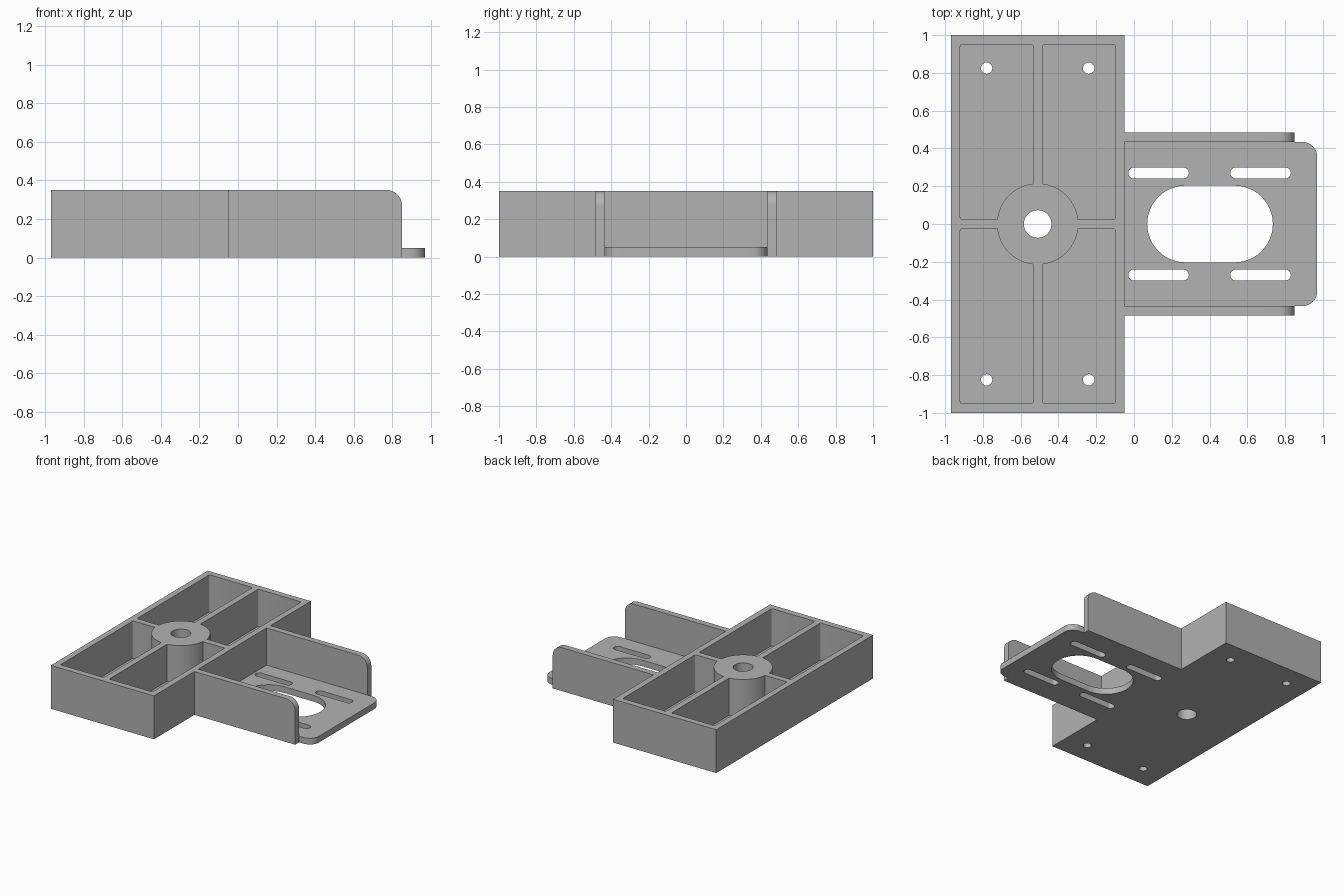
import bpy, bmesh, math
from mathutils import Vector

if "Cube" in bpy.data.objects:
    bpy.data.objects.remove(bpy.data.objects["Cube"])

H, FLOOR, HUB_X = 0.35, 0.05, -0.51

grey = bpy.data.materials.new("plain grey")
grey.use_nodes = True
colour = (0.448, 0.448, 0.448, 1)
grey.diffuse_color = colour
grey.node_tree.nodes["Principled BSDF"].inputs["Base Color"].default_value = colour


def arc(cx, cy, r, start, end, n=12):
    """Points on an arc, angles in degrees."""
    angles = [math.radians(start + (end - start) * i / n) for i in range(n + 1)]
    return [(cx + r * math.cos(a), cy + r * math.sin(a)) for a in angles]


def circle(cx, cy, r, n=48):
    return arc(cx, cy, r, 0, 360, n)[:-1]


def slot(x0, x1, cy, r):
    return arc(x0 + r, cy, r, 90, 270, 24) + arc(x1 - r, cy, r, -90, 90, 24)


def prism(name, outline, low, high, along_y=False):
    """Extrude an outline along z, or an x-z outline along y."""
    place = (lambda p: (p[0], low, p[1])) if along_y else (lambda p: (p[0], p[1], low))
    bm = bmesh.new()
    face = bm.faces.new([bm.verts.new(place(p)) for p in outline])
    step = Vector((0, high - low, 0)) if along_y else Vector((0, 0, high - low))
    new = bmesh.ops.extrude_face_region(bm, geom=[face])["geom"]
    bmesh.ops.translate(bm, vec=step, verts=[v for v in new if isinstance(v, bmesh.types.BMVert)])
    bmesh.ops.recalc_face_normals(bm, faces=bm.faces)
    mesh = bpy.data.meshes.new(name)
    bm.to_mesh(mesh)
    bm.free()
    mesh.materials.append(grey)
    obj = bpy.data.objects.new(name, mesh)
    bpy.context.collection.objects.link(obj)
    return obj


def cut(target, cutter):
    """Subtract the cutter and discard it."""
    bpy.context.view_layer.objects.active = target
    mod = target.modifiers.new("cut", 'BOOLEAN')
    mod.operation, mod.solver, mod.object = 'DIFFERENCE', 'EXACT', cutter
    bpy.ops.object.modifier_apply(modifier=mod.name)
    bpy.data.objects.remove(cutter)


# Body: wide block, side walls and a round-cornered tongue
side = [(-0.97, 1), (-0.05, 1), (-0.05, 0.485), (0.85, 0.485), (0.85, 0.435)]
side += arc(0.89, 0.355, 0.08, 90, 0)
body = prism("mounting_bracket", side + [(x, -y) for x, y in reversed(side)], 0, H)

# Open bay above the plate, and rounded ends of the side walls
cut(body, prism("bay_cutter", [(-0.05, -0.435), (1.2, -0.435), (1.2, 0.435), (-0.05, 0.435)], FLOOR, 0.6))
wall_end = arc(0.77, 0.27, 0.08, 0, 90) + [(0.77, 0.6), (1.2, 0.6), (1.2, 0.27)]
cut(body, prism("wall_end_cutter", wall_end, -0.7, 0.7, along_y=True))

# Four pockets around the hub, with screw holes
HUB_R, RIB, ROUND = 0.215, 0.025, 0.01
lean = math.degrees(math.asin(RIB / HUB_R))
pocket = arc(0, 0, HUB_R, lean, 90 - lean, 20)
pocket += arc(RIB + ROUND, 0.95 - ROUND, ROUND, 180, 90, 4)
pocket += arc(0.41 - ROUND, 0.95 - ROUND, ROUND, 90, 0, 4)
pocket += arc(0.41 - ROUND, RIB + ROUND, ROUND, 0, -90, 4)
for sx in (-1, 1):
    for sy in (-1, 1):
        outline = [(HUB_X + sx * x, sy * y) for x, y in pocket]
        cut(body, prism("pocket_cutter", outline, FLOOR, 0.6))
        cut(body, prism("screw_cutter", circle(HUB_X + sx * 0.27, sy * 0.825, 0.03, 24), -0.1, 0.2))

# Hub bore
cut(body, prism("bore_cutter", circle(HUB_X, 0, 0.073), -0.1, 0.6))

# Plate opening and adjustment slots
cut(body, prism("opening_cutter", slot(0.07, 0.735, 0, 0.203), -0.1, 0.2))
for sy in (-1, 1):
    for x0 in (-0.03, 0.51):
        cut(body, prism("slot_cutter", slot(x0, x0 + 0.32, sy * 0.27, 0.03), -0.1, 0.2))

bpy.ops.object.select_all(action='DESELECT')
body.select_set(True)
bpy.context.view_layer.objects.active = body
bpy.ops.object.shade_smooth_by_angle(angle=math.radians(30))
